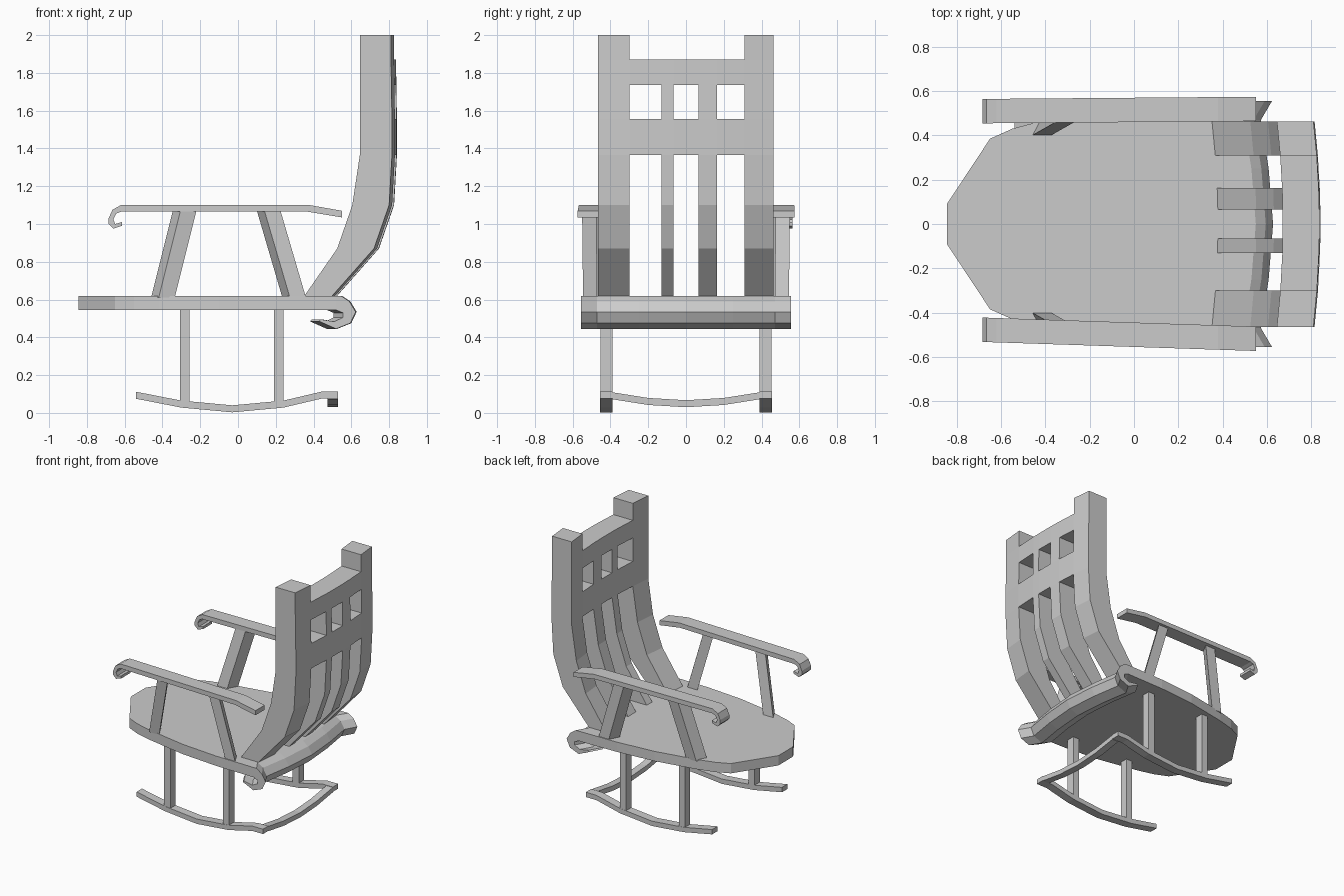
import bpy, bmesh

cube = bpy.data.objects.get("Cube")
if cube:
    bpy.data.objects.remove(cube, do_unlink=True)

grey = bpy.data.materials.new("plain_grey")
grey.use_nodes = True
colour = (0.6, 0.6, 0.6, 1)
grey.diffuse_color = colour
grey.node_tree.nodes["Principled BSDF"].inputs["Base Color"].default_value = colour


def make(name, verts, faces):
    """Flat shaded object from points and faces, normals outward."""
    bm = bmesh.new()
    vs = [bm.verts.new(v) for v in verts]
    for f in faces:
        bm.faces.new([vs[i] for i in f])
    loose = [v for v in bm.verts if not v.link_faces]
    bmesh.ops.delete(bm, geom=loose, context='VERTS')
    bmesh.ops.recalc_face_normals(bm, faces=bm.faces)
    me = bpy.data.meshes.new(name)
    bm.to_mesh(me)
    bm.free()
    me.materials.append(grey)
    ob = bpy.data.objects.new(name, me)
    bpy.context.collection.objects.link(ob)
    return ob


def loft(name, rings):
    """Closed solid through rings with equal point counts."""
    n = len(rings[0])
    verts = [p for r in rings for p in r]
    faces = [list(range(n)), list(range(len(verts) - n, len(verts)))]
    for k in range(len(rings) - 1):
        for i in range(n):
            j = (i + 1) % n
            faces.append((k * n + i, k * n + j, k * n + n + j, k * n + n + i))
    return make(name, verts, faces)


def sweep(name, profile, stations, shear=0):
    """Sweep an (x, z) profile across (y, dx, dz) stations."""
    return loft(name, [[(x + dx, y + shear * x, z + dz) for x, z in profile]
                       for y, dx, dz in stations])


# Seat slab with a pointed front and a bowed, flared rear edge
rear = [(-0.555, 0), (-0.47, -0.05), (-0.25, -0.015), (0, 0.005),
        (0.25, -0.015), (0.47, -0.05), (0.555, 0)]
side = [(0.2, 0.55), (-0.1, 0.525), (-0.42, 0.465), (-0.55, 0.43),
        (-0.65, 0.385), (-0.845, 0.09)]
outline = [(0.52 + dx, y) for y, dx in rear] + side
outline += [(x, -y) for x, y in reversed(side)]
loft("seat", [[(x, y, z) for x, y in outline] for z in (0.545, 0.62)])

# Rolled rear lip of the seat
lip = [(0.52, 0.62), (0.545, 0.62), (0.59, 0.59), (0.623, 0.535), (0.595, 0.475),
       (0.52, 0.445), (0.43, 0.485), (0.44, 0.495), (0.51, 0.483), (0.555, 0.505),
       (0.555, 0.53), (0.52, 0.545)]
sweep("seat_lip", lip, [(y, dx, 0) for y, dx in rear])

# Backrest: curved grid of posts, slats and rails, shared walls left out
levels = [(0.61, 0.345, 0.49), (0.87, 0.525, 0.72), (1.1, 0.605, 0.80),
          (1.365, 0.645, 0.815), (1.555, 0.645, 0.815), (1.735, 0.645, 0.812),
          (1.87, 0.645, 0.81), (2.0, 0.645, 0.81)]
columns = [-0.465, -0.3, -0.13, -0.065, 0.065, 0.163, 0.31, 0.462]
rows_filled = {0: range(7), 6: range(7), 2: range(6), 4: range(6)}
verts = []
for y in columns:
    bow = 0.027 * (1 - (y / 0.465) ** 2)
    for z, front, back in levels:
        verts += [(front + bow, y, z), (back + bow, y, z)]
walls = {}
for c in range(7):
    for r in rows_filled.get(c, (3, 5)):
        def at(a, b, s):
            return ((c + a) * len(levels) + r + b) * 2 + s
        ring = [(0, 0), (1, 0), (1, 1), (0, 1)]
        cell = [[at(a, b, s) for a, b in ring] for s in (0, 1)]
        for k in range(4):
            p, q = ring[k], ring[(k + 1) % 4]
            cell.append([at(*p, 0), at(*q, 0), at(*q, 1), at(*p, 1)])
        for f in cell:
            key = frozenset(f)
            if key in walls:
                del walls[key]
            else:
                walls[key] = f
make("backrest", verts, list(walls.values()))

# Armrests with a curled front end
arm = [(0.55, 1.07), (0.38, 1.1), (-0.62, 1.1), (-0.665, 1.075), (-0.685, 1.03),
       (-0.685, 1.0), (-0.66, 0.975), (-0.615, 0.99), (-0.615, 1.01), (-0.65, 1.0),
       (-0.66, 1.025), (-0.645, 1.055), (-0.62, 1.065), (0.37, 1.065), (0.55, 1.035)]
sweep("left_armrest", arm, [(0.46, 0, 0), (0.57, 0, 0)], 0.008)
sweep("right_armrest", arm, [(-0.445, 0, 0), (-0.555, 0, 0)], -0.033)

# Rocker profile and curved rear crossbar
path = [(-0.54, 0.075), (-0.3, 0.028), (-0.03, 0.003), (0.24, 0.028),
        (0.44, 0.075), (0.53, 0.075)]
rocker = path + [(x, z + 0.037) for x, z in reversed(path)]
bar = [(0.475, 0), (0.53, 0), (0.53, 0.037), (0.475, 0.037)]
sweep("rear_crossbar", bar, [(-0.39, 0, 0.072), (-0.2, 0, 0.042), (0, 0, 0.03),
                             (0.2, 0, 0.042), (0.39, 0, 0.072)])


def strut(name, s, low, high, y_low, y_high):
    """Leaning arm support: width 0.09, skewed section."""
    rings = []
    for x, y, z in ((low, y_low, 0.61), (high, y_high, 1.07)):
        rings.append([(x, s * y, z), (x + 0.085, s * y, z),
                      (x + 0.125, s * (y + 0.075), z), (x + 0.04, s * (y + 0.075), z)])
    loft(name, rings)


# Rockers, legs and arm supports on both sides
for s, label in ((1, "left"), (-1, "right")):
    sweep(label + "_rocker", rocker, [(s * 0.39, 0, 0), (s * 0.455, 0, 0)])
    for x, where in ((-0.308, "front"), (0.19, "rear")):
        leg = [(x, 0.03), (x + 0.052, 0.03), (x + 0.052, 0.55), (x, 0.55)]
        sweep(f"{label}_{where}_leg", leg, [(s * 0.39, 0, 0), (s * 0.453, 0, 0)])
    strut(label + "_front_arm_support", s, -0.46, -0.345, 0.4, 0.465)
    strut(label + "_rear_arm_support", s, 0.235, 0.1, 0.47, 0.475)
